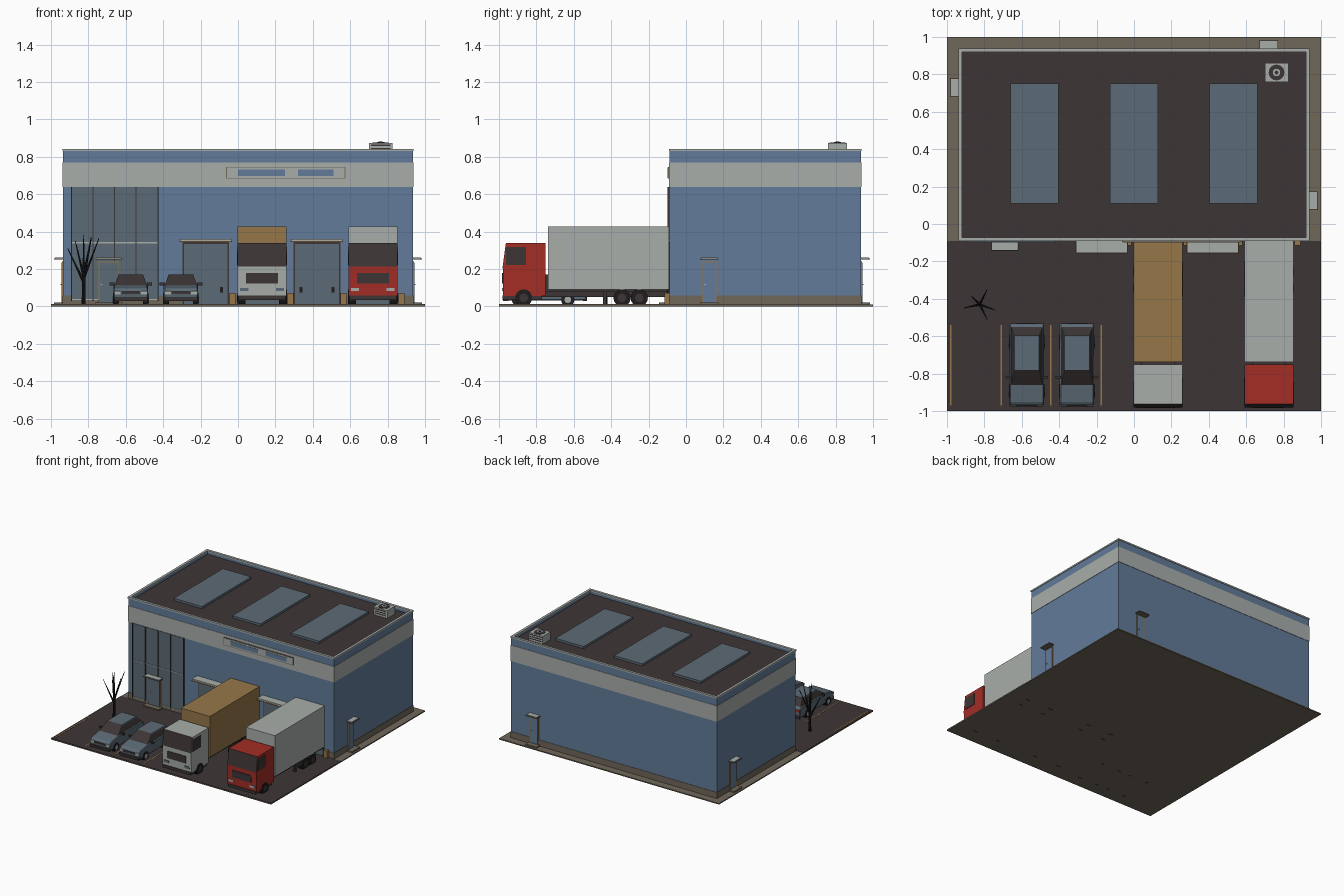
import bpy, bmesh, math
from mathutils import Matrix, Vector

cube = bpy.data.objects.get("Cube")
if cube:
    bpy.data.objects.remove(cube, do_unlink=True)


def material(name, hexcol):
    chans = [int(hexcol[i:i + 2], 16) / 255 for i in (0, 2, 4)]
    col = [(c / 12.92 if c < 0.04 else ((c + 0.055) / 1.055) ** 2.4) for c in chans] + [1]
    m = bpy.data.materials.new(name)
    m.use_nodes = True
    m.diffuse_color = col
    m.node_tree.nodes["Principled BSDF"].inputs["Base Color"].default_value = col
    return m


BLUE = material("wall blue", "627C9A")
WHITE = material("off white", "A8AEAA")
DARK = material("charcoal", "3D3535")
PAVE = material("taupe paving", "70675A")
OCHRE = material("ochre", "96774A")
RED = material("red", "A42D25")
GLASS = material("grey blue", "5C6B76")
BLACK = material("black", "1E1C1C")


def finish(name, bm, mats, bevel=0):
    bmesh.ops.recalc_face_normals(bm, faces=bm.faces)
    me = bpy.data.meshes.new(name)
    bm.to_mesh(me)
    bm.free()
    for m in mats:
        me.materials.append(m)
    ob = bpy.data.objects.new(name, me)
    bpy.context.collection.objects.link(ob)
    if bevel:
        mod = ob.modifiers.new("bevel", "BEVEL")
        mod.width, mod.segments, mod.limit_method = bevel, 1, "ANGLE"
    return ob


def boxes(name, mat, *bounds, xf=Matrix(), bevel=0):
    """One object of boxes, each given as x0, x1, y0, y1, z0, z1."""
    bm = bmesh.new()
    for x0, x1, y0, y1, z0, z1 in bounds:
        mid = Matrix.Translation(((x0 + x1) / 2, (y0 + y1) / 2, (z0 + z1) / 2))
        bmesh.ops.create_cube(bm, size=1, matrix=xf @ mid @ Matrix.Diagonal((x1 - x0, y1 - y0, z1 - z0, 1)))
    return finish(name, bm, [mat], bevel)


def ring(name, mat, e, t, z0, z1):
    """Rectangular frame around the building, grown by e, t thick."""
    a, b, c, d = X0 - e, X1 + e, Y0 - e, Y1 + e
    return boxes(name, mat, (a, b, c, c + t, z0, z1), (a, b, d - t, d, z0, z1),
                 (a, a + t, c + t, d - t, z0, z1), (b - t, b, c + t, d - t, z0, z1))


def rod(name, mat, p, q, r0, r1, sides=16):
    p, q = Vector(p), Vector(q)
    bm = bmesh.new()
    rot = (q - p).to_track_quat("Z", "Y").to_matrix().to_4x4()
    bmesh.ops.create_cone(bm, cap_ends=True, segments=sides, radius1=r0, radius2=r1, depth=(q - p).length,
                          matrix=Matrix.Translation((p + q) / 2) @ rot)
    ob = finish(name, bm, [mat])
    for f in ob.data.polygons:
        f.use_smooth = len(f.vertices) == 4 and sides > 8
    return ob


def extrude(name, profile, x0, x1, mats, painted=(), bevel=0):
    """Side profile (y, z) pulled along x; painted edges take material 1."""
    bm = bmesh.new()
    a = [bm.verts.new((x0, y, z)) for y, z in profile]
    b = [bm.verts.new((x1, y, z)) for y, z in profile]
    bm.faces.new(a)
    bm.faces.new(b)
    for i in range(len(a)):
        j = (i + 1) % len(a)
        bm.faces.new((a[i], a[j], b[j], b[i])).material_index = int(i in painted)
    return finish(name, bm, mats, bevel)


def wheel(name, x, side, y, r, width):
    rod(name, BLACK, (x, y, r), (x - side * width, y, r), r, r)
    rod(name + "_hub", WHITE, (x + side * 0.002, y, r), (x - side * 0.002, y, r), r * 0.5, r * 0.5)


# Ground
boxes("base_slab", PAVE, (-1, 1, -1, 1, 0.001, 0.01))
boxes("asphalt_yard", DARK, (-1, 1, -1, -0.092, 0.006, 0.012))
boxes("parking_lines", OCHRE, *[(x - 0.004, x + 0.004, -0.97, -0.54, 0.011, 0.0135)
                                for x in (-0.98, -0.71, -0.445, -0.175)])

# Building shell
X0, X1, Y0, Y1 = -0.935, 0.935, -0.088, 0.935
boxes("walls", BLUE, (X0, X1, Y0, Y1, 0.01, 0.8))
ring("plinth", PAVE, 0.003, 0.02, 0.01, 0.06)
ring("wall_band", WHITE, 0.003, 0.02, 0.64, 0.77)
ring("parapet", BLUE, 0, 0.014, 0.8, 0.832)
ring("parapet_cap", WHITE, 0.004, 0.02, 0.83, 0.842)
boxes("roof", DARK, (X0 + 0.014, X1 - 0.014, Y0 + 0.014, Y1 - 0.014, 0.795, 0.81))
boxes("skylights", GLASS, *[(x - 0.128, x + 0.128, 0.11, 0.75, 0.808, 0.828) for x in (-0.533, 0, 0.533)])

# Rooftop fan unit
boxes("fan_unit", WHITE, (0.7, 0.825, 0.76, 0.86, 0.81, 0.875))
boxes("fan_unit_louvres", DARK, *[(0.71, 0.815, 0.758, 0.862, z, z + 0.006) for z in (0.825, 0.842, 0.859)])
for i, (r, m) in enumerate(((0.042, DARK), (0.02, WHITE), (0.01, DARK))):
    top = 0.878 + 0.002 * i
    rod(f"fan_disc_{i}", m, (0.762, 0.81, 0.87), (0.762, 0.81, top), r, r, 24)

# Sign panel with plain strips
boxes("sign_frame", PAVE, (-0.065, 0.575, -0.096, -0.088, 0.683, 0.747))
boxes("sign_panel", WHITE, (-0.06, 0.57, -0.098, -0.09, 0.688, 0.742))
boxes("sign_strips", BLUE, (0, 0.25, -0.1, -0.09, 0.697, 0.732), (0.32, 0.51, -0.1, -0.09, 0.697, 0.732))

# Glazed front
boxes("front_glazing", GLASS, (-0.89, -0.427, -0.095, -0.08, 0.035, 0.64))
boxes("glazing_mullions", DARK, *[(x - 0.003, x + 0.003, -0.1, -0.09, 0.03, 0.64)
                                  for x in (-0.89, -0.775, -0.66, -0.545, -0.427)])
boxes("glazing_transoms", WHITE, *[(-0.89, -0.427, -0.099, -0.09, z, z + 0.006) for z in (0.035, 0.338)])


# Doors with frame, canopy and step; local wall plane is y = 0, outside is -y
def door(name, x, y, angle, w, canopy, fill):
    xf = Matrix.Translation((x, y, 0)) @ Matrix.Rotation(math.radians(angle), 4, "Z")
    boxes(name + "_frame", OCHRE, (-w - 0.005, w + 0.005, -0.007, 0.01, 0.012, 0.24), xf=xf)
    boxes(name, fill, (-w, w, -0.009, 0.01, 0.014, 0.234), xf=xf)
    boxes(name + "_handle", WHITE, (-w + 0.005, -w + 0.016, -0.014, 0, 0.115, 0.121), xf=xf)
    boxes(name + "_canopy_edge", PAVE, (-canopy, canopy, -0.048, 0, 0.25, 0.257), xf=xf)
    boxes(name + "_canopy", WHITE, (-canopy + 0.004, canopy - 0.004, -0.044, 0, 0.252, 0.261), xf=xf)
    boxes(name + "_step", PAVE, (-canopy, canopy, -0.05, 0, 0.008, 0.021), xf=xf)


door("right_door", X1, 0.125, 90, 0.033, 0.05, BLUE)
door("left_door", X0, 0.73, -90, 0.033, 0.05, BLUE)
door("back_door", 0.72, Y1, 180, 0.033, 0.05, BLUE)
door("entrance_door", -0.69, Y0 - 0.006, 0, 0.05, 0.072, GLASS)

# Loading doors
for i, x in enumerate((-0.172, 0.125, 0.422, 0.718)):
    boxes(f"dock_frame_{i}", DARK, (x - 0.125, x + 0.125, -0.094, -0.08, 0.012, 0.345))
    boxes(f"dock_door_{i}", GLASS, (x - 0.117, x + 0.117, -0.097, -0.08, 0.014, 0.335))
    boxes(f"dock_panel_{i}", BLACK, *[(x + s * 0.085 - 0.008, x + s * 0.085 + 0.008, -0.101, -0.09, 0.075, 0.105)
                                      for s in (-1, 1)])
    if i % 2 == 0:
        boxes(f"dock_canopy_{i}", WHITE, (x - 0.138, x + 0.138, -0.155, -0.088, 0.35, 0.362))
        boxes(f"dock_canopy_edge_{i}", OCHRE, (x - 0.14, x + 0.14, -0.157, -0.088, 0.344, 0.351))
    else:
        boxes(f"dock_guides_{i}", OCHRE, *[(x + s * 0.155 - 0.016, x + s * 0.155 + 0.016, -0.115, -0.085, 0.01, 0.072)
                                           for s in (-1, 1)])


# Trucks
def truck(name, cx, cab, cargo):
    w = 0.131
    boxes(name + "_cargo_box", cargo, (cx - w, cx + w, -0.738, -0.092, 0.09, 0.427))
    extrude(name + "_cab", [(-0.977, 0.055), (-0.98, 0.215), (-0.963, 0.34), (-0.752, 0.34), (-0.752, 0.055)],
            cx - w, cx + w, [cab, DARK], painted=(1,))
    boxes(name + "_side_windows", DARK, *[(cx + s * w - 0.003, cx + s * w + 0.003, -0.962, -0.855, 0.222, 0.318)
                                          for s in (-1, 1)])
    boxes(name + "_grille", DARK, (cx - 0.085, cx + 0.085, -0.984, -0.97, 0.122, 0.18))
    boxes(name + "_headlights", WHITE if cab == RED else GLASS,
          *[(cx + s * 0.095 - 0.022, cx + s * 0.095 + 0.022, -0.983, -0.97, 0.082, 0.1) for s in (-1, 1)])
    boxes(name + "_bumper", DARK, (cx - w + 0.005, cx + w - 0.005, -0.982, -0.77, 0.035, 0.058))
    boxes(name + "_chassis", DARK, (cx - 0.055, cx + 0.055, -0.78, -0.1, 0.05, 0.08),
          (cx - w + 0.01, cx + w - 0.01, -0.73, -0.1, 0.078, 0.091),
          (cx - 0.09, cx + 0.09, -0.755, -0.735, 0.08, 0.17))
    for s in (-1, 1):
        boxes(f"{name}_landing_leg_{s}", DARK, (cx + s * 0.1 - 0.01, cx + s * 0.1 + 0.01, -0.445, -0.425, 0.012, 0.09))
        for y in (-0.868, -0.342, -0.25):
            rod(f"{name}_wheel", BLACK, (cx + s * 0.132, y, 0.046), (cx + s * 0.09, y, 0.046), 0.046, 0.046)
            rod(f"{name}_hub", DARK, (cx + s * 0.134, y, 0.046), (cx + s * 0.12, y, 0.046), 0.023, 0.023)


truck("ochre_truck", 0.129, WHITE, OCHRE)
truck("red_truck", 0.721, RED, WHITE)


# Cars
def car(name, cx):
    body = [(-0.968, 0.032), (-0.975, 0.075), (-0.958, 0.098), (-0.855, 0.115), (-0.552, 0.12), (-0.532, 0.108),
            (-0.532, 0.032)]
    extrude(name + "_body", body, cx - 0.092, cx + 0.092, [GLASS], bevel=0.006)
    # Tapered cabin: dark glass, painted roof and side window frames
    bm = bmesh.new()
    bmesh.ops.create_cube(bm, size=1)
    for v in bm.verts:
        up = v.co.z > 0
        half = 0.066 if up else 0.086
        ends = (-0.78, -0.597) if up else (-0.862, -0.546)
        v.co = (cx + math.copysign(half, v.co.x), ends[v.co.y > 0], 0.17 if up else 0.113)
    bm.normal_update()
    sides = [f for f in bm.faces if abs(f.normal.x) > 0.5]
    for f in bm.faces:
        f.material_index = int(abs(f.normal.y) > 0.3)
    bmesh.ops.inset_individual(bm, faces=sides, thickness=0.007)
    for f in sides:
        f.material_index = 1
    finish(name + "_cabin", bm, [GLASS, DARK])
    boxes(name + "_grille", DARK, (cx - 0.05, cx + 0.05, -0.978, -0.96, 0.066, 0.08))
    boxes(name + "_bumpers", DARK, (cx - 0.088, cx + 0.088, -0.979, -0.95, 0.03, 0.048),
          (cx - 0.088, cx + 0.088, -0.55, -0.528, 0.03, 0.05))
    for s in (-1, 1):
        lamp = cx + s * 0.071
        boxes(f"{name}_headlight_{s}", WHITE, (lamp - 0.017, lamp + 0.017, -0.977, -0.955, 0.064, 0.082))
        boxes(f"{name}_tail_light_{s}", RED, (lamp - 0.017, lamp + 0.017, -0.54, -0.529, 0.08, 0.1))
        boxes(f"{name}_mirror_{s}", DARK, (cx + s * 0.1 - 0.014, cx + s * 0.1 + 0.014, -0.825, -0.812, 0.113, 0.127))
        for y in (-0.895, -0.632):
            wheel(f"{name}_wheel", cx + s * 0.095, s, y, 0.036, 0.03)


car("car_left", -0.305)
car("car_right", -0.573)

# Bare tree
TX, TY = -0.825, -0.43
rod("tree_trunk", BLACK, (TX, TY, 0.01), (TX, TY, 0.2), 0.011, 0.008, 8)
for i, (dx, dy, z0, z1) in enumerate(((-0.085, -0.02, 0.13, 0.31), (0.04, 0.08, 0.16, 0.37), (0.04, -0.08, 0.15, 0.36),
                                      (0.082, -0.03, 0.15, 0.365), (-0.045, 0.045, 0.16, 0.35), (0, 0, 0.19, 0.385))):
    rod(f"tree_branch_{i}", BLACK, (TX, TY, z0), (TX + dx, TY + dy, z1), 0.008, 0.002, 6)
